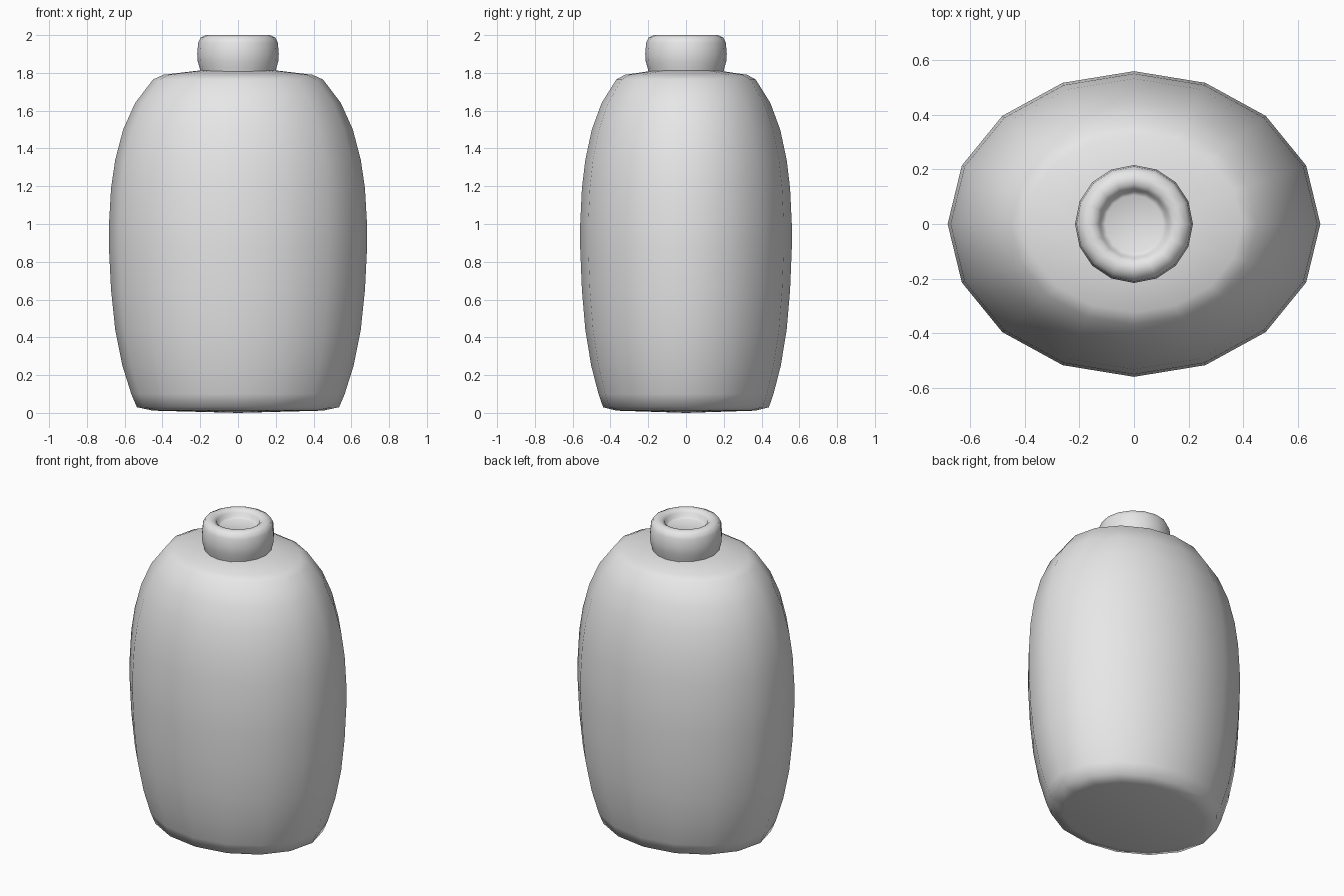
import bpy, bmesh, math

cube = bpy.data.objects.get("Cube")
if cube:
    bpy.data.objects.remove(cube, do_unlink=True)

SIDES = 16

grey = bpy.data.materials.new("plain grey")
grey.use_nodes = True
colour = (0.8, 0.8, 0.8, 1.0)
grey.diffuse_color = colour
grey.node_tree.nodes["Principled BSDF"].inputs["Base Color"].default_value = colour


def lathe(name, profile, depth_ratio=1.0):
    """Revolve (radius, z) points, listed outside-up, into an oval solid."""
    bm = bmesh.new()
    rings = []
    for r, z in profile:
        if r == 0:
            rings.append([bm.verts.new((0, 0, z))] * SIDES)
            continue
        angles = [2 * math.pi * i / SIDES for i in range(SIDES)]
        rings.append([bm.verts.new((r * math.cos(a), r * depth_ratio * math.sin(a), z))
                      for a in angles])
    for low, high in zip(rings, rings[1:]):
        for i in range(SIDES):
            j = (i + 1) % SIDES
            corners = dict.fromkeys((low[i], low[j], high[j], high[i]))
            bm.faces.new(list(corners))
    bmesh.ops.recalc_face_normals(bm, faces=bm.faces)
    for f in bm.faces:
        f.smooth = True
    mesh = bpy.data.meshes.new(name)
    bm.to_mesh(mesh)
    bm.free()
    mesh.materials.append(grey)
    obj = bpy.data.objects.new(name, mesh)
    bpy.context.collection.objects.link(obj)
    return obj


# Oval bulging body with rounded shoulder and nearly flat base
lathe("bottle_body", [
    (0, 0.0), (0.45, 0.012), (0.535, 0.03), (0.565, 0.10), (0.612, 0.25),
    (0.65, 0.44), (0.672, 0.65), (0.683, 0.87), (0.683, 1.0), (0.672, 1.19),
    (0.65, 1.34), (0.608, 1.50), (0.545, 1.64), (0.45, 1.765), (0.395, 1.79),
    (0.21, 1.812), (0, 1.815)], 0.82)

# Round collar with a shallow recess in its mouth
lathe("bottle_neck", [
    (0.195, 1.79), (0.203, 1.825), (0.213, 1.86), (0.216, 1.90), (0.211, 1.96),
    (0.198, 1.987), (0.17, 2.0), (0.145, 1.996), (0.127, 1.98), (0.12, 1.955),
    (0.105, 1.947), (0, 1.947)])
